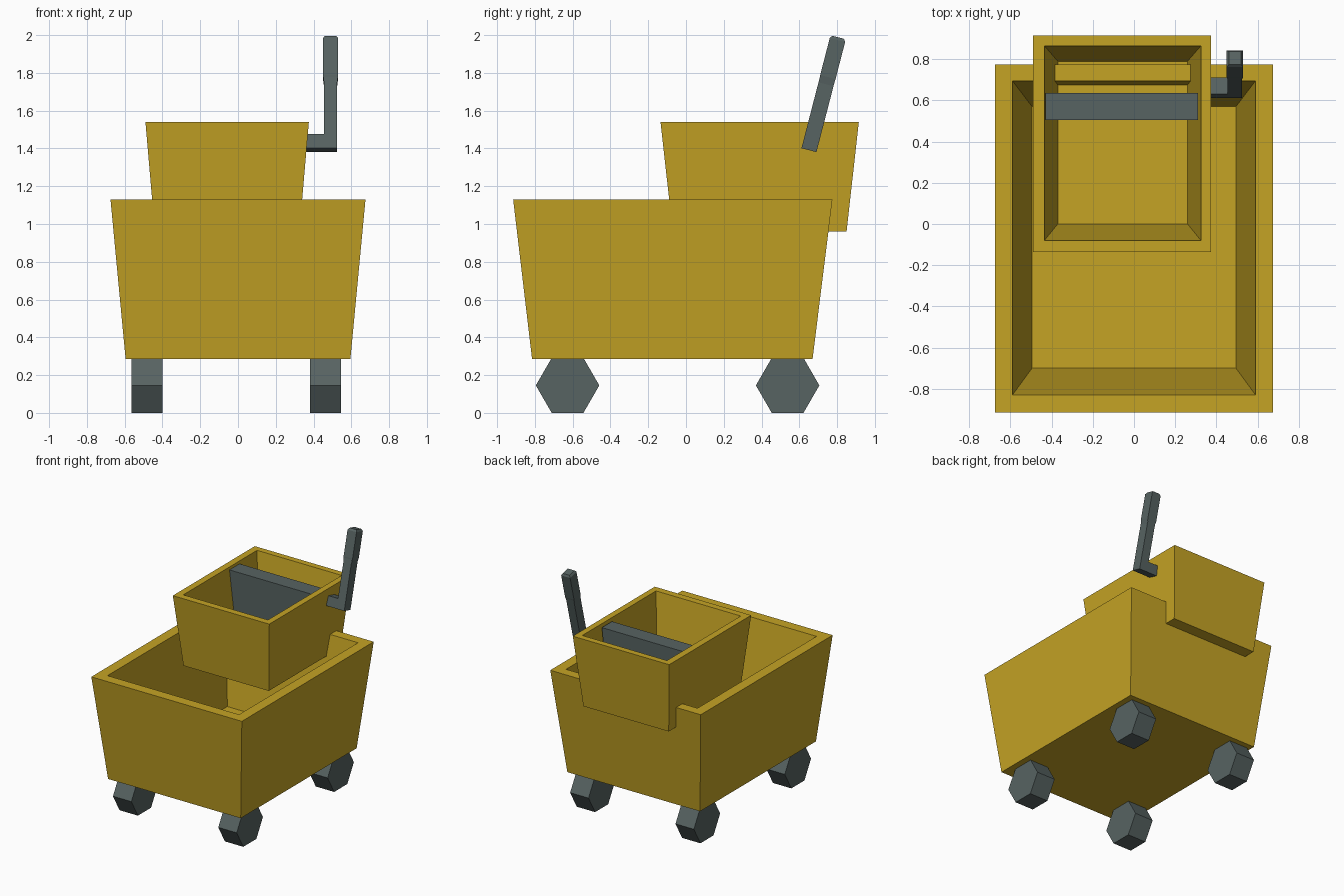
import bpy, bmesh, math
from mathutils import Matrix, Vector

if "Cube" in bpy.data.objects:
    bpy.data.objects.remove(bpy.data.objects["Cube"])


def material(name, rgb):
    m = bpy.data.materials.new(name)
    m.diffuse_color = (*rgb, 1)
    m.use_nodes = True
    m.node_tree.nodes["Principled BSDF"].inputs["Base Color"].default_value = m.diffuse_color
    return m


YELLOW = material("yellow plastic", (0.56, 0.37, 0.018))
GREY = material("dark grey", (0.095, 0.125, 0.122))


def finish(name, bm, mat):
    bmesh.ops.recalc_face_normals(bm, faces=bm.faces)
    me = bpy.data.meshes.new(name)
    bm.to_mesh(me)
    bm.free()
    me.materials.append(mat)
    ob = bpy.data.objects.new(name, me)
    bpy.context.collection.objects.link(ob)
    return ob


def loft(name, rings, mat):
    """Skin a stack of equal-sized point rings and cap both ends."""
    bm = bmesh.new()
    vs = [[bm.verts.new(p) for p in r] for r in rings]
    n = len(vs[0])
    for a, b in zip(vs, vs[1:]):
        for i in range(n):
            j = (i + 1) % n
            bm.faces.new((a[i], a[j], b[j], b[i]))
    bm.faces.new(vs[0])
    bm.faces.new(vs[-1])
    return finish(name, bm, mat)


def rect(x0, x1, y0, y1, z):
    return [(x0, y0, z), (x1, y0, z), (x1, y1, z), (x0, y1, z)]


# Open tapered bucket: outside up, over the rim, down to the inner floor
loft("bucket", [rect(-0.595, 0.595, -0.815, 0.67, 0.285),
                rect(-0.675, 0.675, -0.915, 0.775, 1.13),
                rect(-0.59, 0.59, -0.83, 0.695, 1.13),
                rect(-0.495, 0.495, -0.70, 0.57, 0.37)], YELLOW)

# Wringer basket set into the back of the bucket
loft("wringer_basket", [rect(-0.44, 0.325, -0.07, 0.85, 0.96),
                        rect(-0.49, 0.375, -0.135, 0.915, 1.54),
                        rect(-0.435, 0.325, -0.08, 0.865, 1.54),
                        rect(-0.37, 0.26, 0.0, 0.79, 1.01)], YELLOW)

# Press plate inside the basket
loft("press_plate", [rect(-0.38, 0.265, 0.505, 0.635, 1.10),
                     rect(-0.43, 0.31, 0.505, 0.635, 1.52)], GREY)

# Cranked handle, leaning back; local z runs along the lever
LEAN = Matrix.Translation((0, 0.651, 1.391)) @ Matrix.Rotation(math.radians(-14.5), 4, 'X')


def lean_rect(x0, x1, h, z):
    return [LEAN @ Vector(p) for p in rect(x0, x1, -h, h, z)]


loft("handle_pivot", [lean_rect(0.335, 0.46, 0.041, 0),
                      lean_rect(0.335, 0.46, 0.041, 0.078)], GREY)
loft("handle_lever", [lean_rect(0.455, 0.525, 0.041, 0),
                      lean_rect(0.455, 0.525, 0.041, 0.40)], GREY)
loft("handle_grip", [lean_rect(0.455, 0.525, 0.038, 0.36),
                     lean_rect(0.45, 0.53, 0.042, 0.40),
                     lean_rect(0.45, 0.53, 0.042, 0.602),
                     lean_rect(0.46, 0.52, 0.032, 0.617)], GREY)

# Hexagonal wheels, flat side down
for side, x0 in (("left", -0.565), ("right", 0.38)):
    for end, yc in (("front", -0.627), ("back", 0.538)):
        rings = [[(x, yc + 0.168 * math.cos(k * math.pi / 3),
                   0.1455 + 0.168 * math.sin(k * math.pi / 3)) for k in range(6)]
                 for x in (x0, x0 + 0.165)]
        loft(f"{end}_{side}_wheel", rings, GREY)
